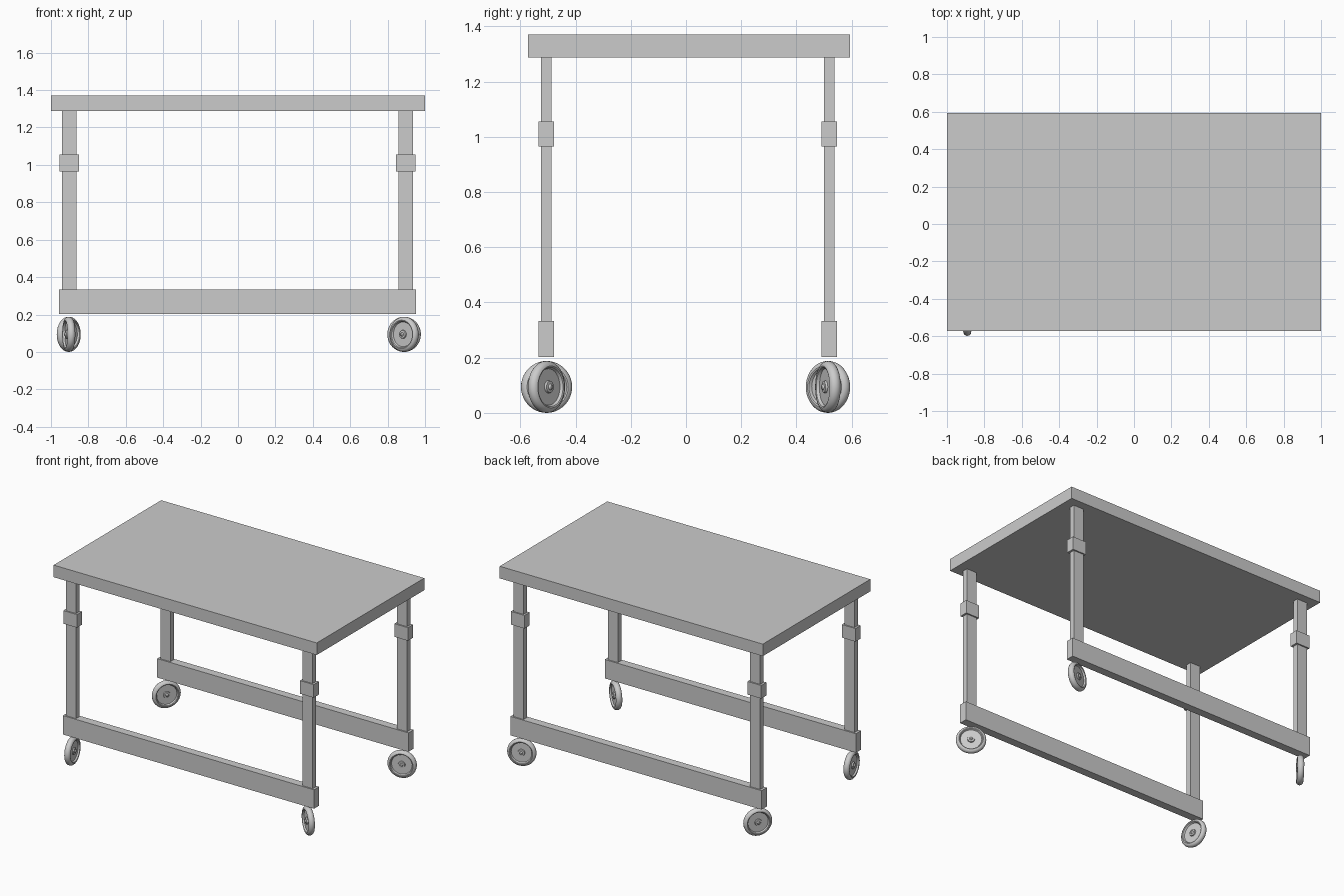
import bpy, math
from mathutils import Matrix, Vector

if "Cube" in bpy.data.objects:
    bpy.data.objects.remove(bpy.data.objects["Cube"])


def box(name, x0, x1, y0, y1, z0, z1):
    bpy.ops.mesh.primitive_cube_add(size=1)
    o = bpy.context.object
    o.name = name
    o.data.transform(Matrix.Diagonal((x1 - x0, y1 - y0, z1 - z0, 1)))
    o.location = ((x0 + x1) / 2, (y0 + y1) / 2, (z0 + z1) / 2)
    return o


# half cross-section of a caster wheel: (radius, distance from mid plane)
HALF = [(0.0, 0.026), (0.006, 0.025), (0.010, 0.021), (0.011, 0.018),
        (0.021, 0.017), (0.023, 0.009), (0.066, 0.009), (0.071, 0.019),
        (0.076, 0.021), (0.083, 0.019), (0.089, 0.014), (0.093, 0.007)]
PROFILE = HALF + [(0.094, 0.0)] + [(r, -h) for r, h in reversed(HALF)]


def wheel(name, x, y, axis_angle, n=40):
    verts, faces, rings = [], [], []
    for r, h in PROFILE:
        if r == 0:
            rings.append([len(verts)] * n)
            verts.append((0, 0, h))
            continue
        rings.append(list(range(len(verts), len(verts) + n)))
        for i in range(n):
            a = 2 * math.pi * i / n
            verts.append((r * math.cos(a), r * math.sin(a), h))
    for a, b in zip(rings, rings[1:]):
        for i in range(n):
            j = (i + 1) % n
            faces.append(list(dict.fromkeys((a[i], b[i], b[j], a[j]))))
    me = bpy.data.meshes.new(name)
    me.from_pydata(verts, [], faces)
    o = bpy.data.objects.new(name, me)
    bpy.context.collection.objects.link(o)
    # turn the wheel axis to its swivelled horizontal direction
    t = math.radians(axis_angle)
    axis = Vector((math.cos(t), math.sin(t), 0))
    me.transform(axis.to_track_quat('Z', 'Y').to_matrix().to_4x4())
    o.location = (x, y, 0.094)
    bpy.ops.object.select_all(action='DESELECT')
    o.select_set(True)
    bpy.context.view_layer.objects.active = o
    bpy.ops.object.shade_smooth_by_angle(angle=math.radians(35))


# table top
box("table_top", -1, 1, -0.573, 0.594, 1.287, 1.37)

# two leg frames: rail, legs and collars
for side, yc in (("front", -0.506), ("back", 0.518)):
    box(f"{side}_rail", -0.957, 0.952, yc - 0.028, yc + 0.028, 0.203, 0.333)
    for end, xc in (("left", -0.902), ("right", 0.897)):
        box(f"{side}_{end}_leg", xc - 0.038, xc + 0.038, yc - 0.019, yc + 0.019, 0.333, 1.287)
        box(f"{side}_{end}_collar", xc - 0.052, xc + 0.052, yc - 0.028, yc + 0.028, 0.965, 1.055)

# swivelled caster wheels, each turned a different way
wheel("front_left_wheel", -0.905, -0.505, 11)
wheel("front_right_wheel", 0.888, -0.505, 51)
wheel("back_left_wheel", -0.905, 0.514, -36)
wheel("back_right_wheel", 0.888, 0.514, -70)
